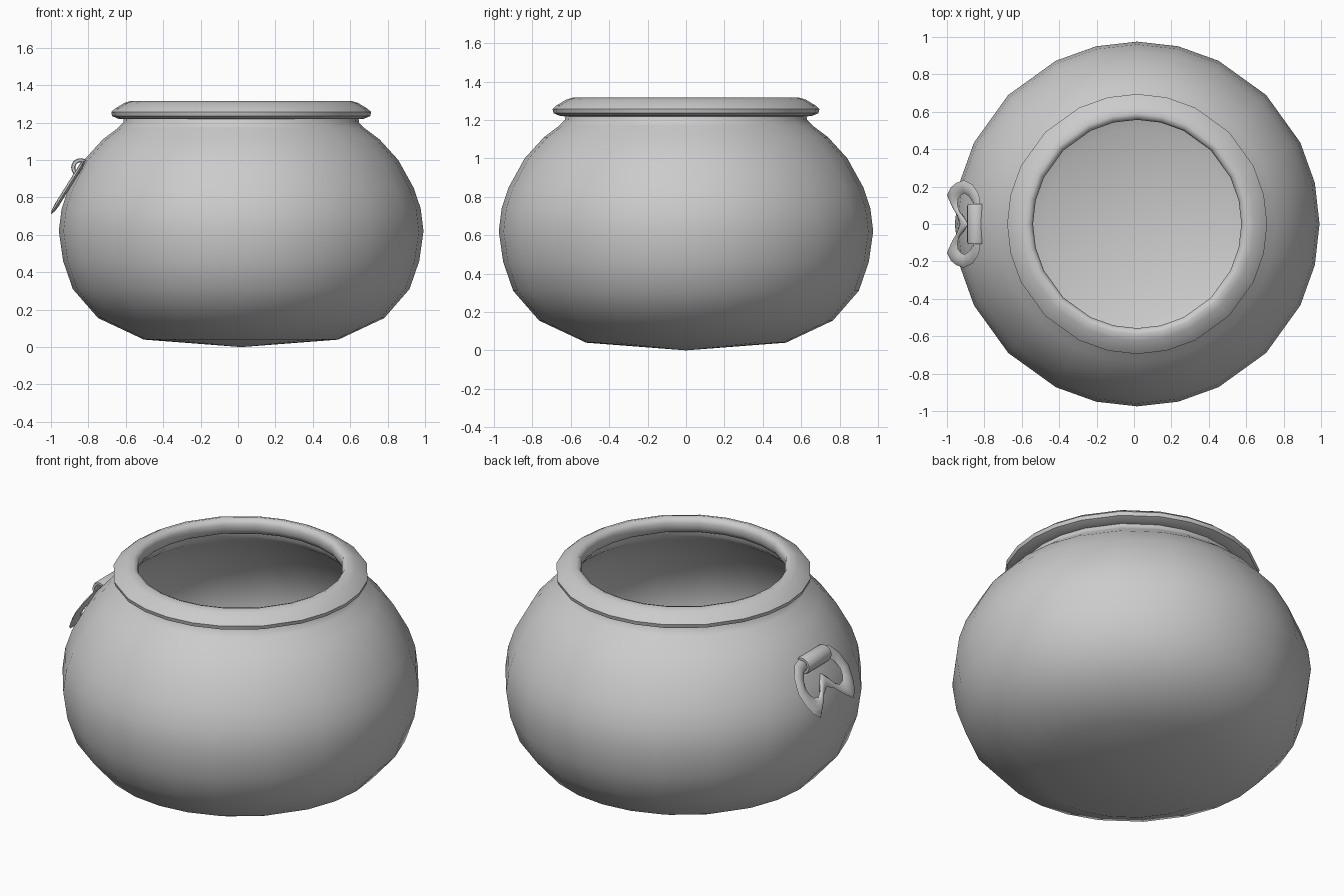
import bpy, bmesh, math

if "Cube" in bpy.data.objects:
    bpy.data.objects.remove(bpy.data.objects["Cube"])

CX = 0.017  # pot axis is slightly right of centre because of the ring
QUARTER = [0, 13, 26.5, 45, 63.5, 77]
ANGLES = [math.radians(q * 90 + a) for q in range(4) for a in QUARTER]


def finish(name, bm, angle):
    bmesh.ops.recalc_face_normals(bm, faces=bm.faces)
    me = bpy.data.meshes.new(name)
    bm.to_mesh(me)
    bm.free()
    ob = bpy.data.objects.new(name, me)
    bpy.context.collection.objects.link(ob)
    bpy.ops.object.select_all(action='DESELECT')
    ob.select_set(True)
    bpy.context.view_layer.objects.active = ob
    bpy.ops.object.shade_smooth_by_angle(angle=math.radians(angle))
    return ob


def bridge(bm, a, b):
    """Join two closed loops of vertices; a single vertex acts as a pole."""
    n = max(len(a), len(b))
    for i in range(n):
        j = (i + 1) % n
        if len(a) == 1:
            bm.faces.new((a[0], b[j], b[i]))
        elif len(b) == 1:
            bm.faces.new((a[i], a[j], b[0]))
        else:
            bm.faces.new((a[i], a[j], b[j], b[i]))


def lathe(name, profile, closed, angle):
    bm = bmesh.new()
    rings = []
    for r, z in profile:
        if r == 0:
            rings.append([bm.verts.new((CX, 0, z))])
        else:
            rings.append([bm.verts.new((CX + r * math.cos(a), r * math.sin(a), z))
                          for a in ANGLES])
    for a, b in zip(rings, rings[1:]):
        bridge(bm, a, b)
    if closed:
        bridge(bm, rings[-1], rings[0])
    return finish(name, bm, angle)


# Pot body: outer wall up to the neck, then the inner wall back down
outer = [(0, 0), (0.52, 0.04), (0.765, 0.155), (0.90, 0.31), (0.952, 0.46),
         (0.975, 0.62), (0.96, 0.74), (0.923, 0.85), (0.84, 1.0), (0.74, 1.11),
         (0.66, 1.17), (0.63, 1.2), (0.627, 1.235)]
inner = [(0.60, 1.235), (0.603, 1.19), (0.635, 1.155), (0.72, 1.09), (0.815, 0.985),
         (0.898, 0.84), (0.935, 0.735), (0.95, 0.62), (0.927, 0.465), (0.878, 0.325),
         (0.75, 0.18), (0.51, 0.065), (0, 0.027)]
lathe("pot_body", outer + inner, False, 50)

# Thick rolled rim
rim = [(0.60, 1.217), (0.655, 1.22), (0.69, 1.235), (0.695, 1.257), (0.672, 1.277),
       (0.625, 1.305), (0.59, 1.316), (0.567, 1.308), (0.557, 1.285), (0.56, 1.25),
       (0.575, 1.225)]
lathe("pot_rim", rim, True, 50)

# Curled strap that holds the ring
bm = bmesh.new()
arc = [math.radians(25 + 310 * i / 16) for i in range(17)]
section = [(0.050, -0.095), (0.050, 0.095), (0.046, 0.106), (0.032, 0.106),
           (0.028, 0.095), (0.028, -0.095), (0.032, -0.106), (0.046, -0.106)]
loops = [[bm.verts.new((-0.842 + r * math.cos(a), y, 0.96 + r * math.sin(a)))
          for r, y in section] for a in arc]
for a, b in zip(loops, loops[1:]):
    bridge(bm, a, b)
bm.faces.new(loops[0])
bm.faces.new(loops[-1])
finish("ring_strap", bm, 60)

# Heart-shaped ring hanging from the strap, given as half outlines (y, x)
out_half = [(0, -0.822), (0.11, -0.822), (0.16, -0.83), (0.21, -0.862), (0.235, -0.91),
            (0.22, -0.95), (0.195, -0.98), (0.155, -1.0), (0.10, -0.975), (0.05, -0.947),
            (0, -0.932)]
in_half = [(0, -0.858), (0.085, -0.856), (0.115, -0.862), (0.145, -0.88), (0.163, -0.905),
           (0.155, -0.925), (0.135, -0.94), (0.10, -0.945), (0.06, -0.93), (0.03, -0.905),
           (0, -0.888)]


def mirrored(half):
    return half + [(-y, x) for y, x in half[-2:0:-1]]


def on_plane(y, x, lift):
    return (x - 0.85 * lift, y, 0.71 + (x + 1.0) * 1.6 + 0.53 * lift)


bm = bmesh.new()
pairs = list(zip(mirrored(out_half), mirrored(in_half)))
loops = []
for t, lift in [(0, 0), (0.22, 0.009), (0.5, 0.012), (0.78, 0.009),
                (1, 0), (0.78, -0.009), (0.5, -0.012), (0.22, -0.009)]:
    loops.append([bm.verts.new(on_plane(o[0] + (i[0] - o[0]) * t,
                                        o[1] + (i[1] - o[1]) * t, lift))
                  for o, i in pairs])
for k in range(len(loops)):
    bridge(bm, loops[k], loops[(k + 1) % len(loops)])
finish("hanging_ring", bm, 75)
